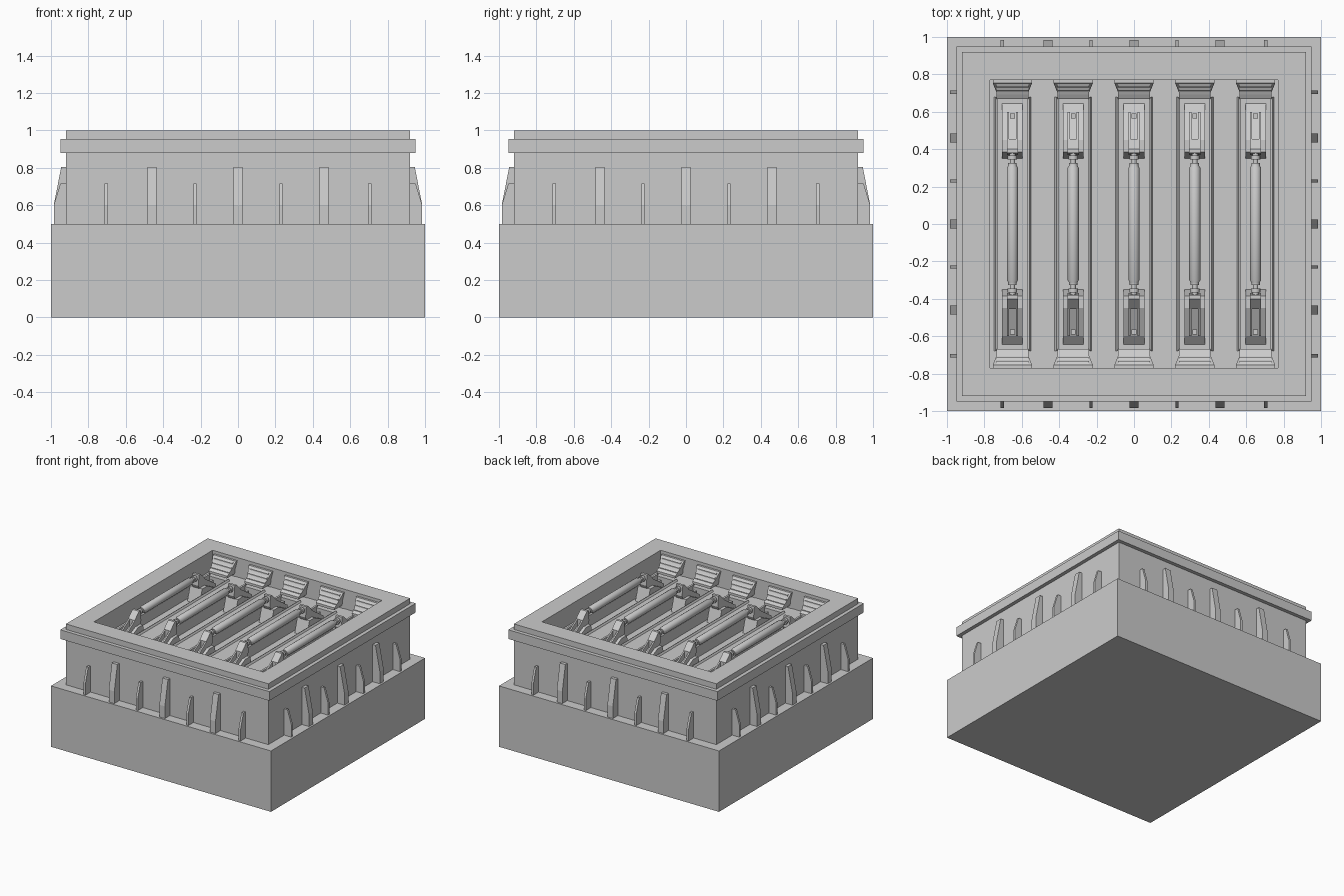
import bpy, bmesh, math
from mathutils import Matrix

cube = bpy.data.objects.get("Cube")
if cube:
    bpy.data.objects.remove(cube, do_unlink=True)

grey = bpy.data.materials.new("concrete_grey")
grey.use_nodes = True
COLOUR = (0.6, 0.6, 0.6, 1)
grey.diffuse_color = COLOUR
grey.node_tree.nodes["Principled BSDF"].inputs["Base Color"].default_value = COLOUR


def finish(name, bm):
    bmesh.ops.recalc_face_normals(bm, faces=bm.faces)
    me = bpy.data.meshes.new(name)
    bm.to_mesh(me)
    bm.free()
    me.materials.append(grey)
    ob = bpy.data.objects.new(name, me)
    bpy.context.collection.objects.link(ob)
    return ob


def loft(bm, rings):
    """Skin a list of equal-length vertex rings and cap both ends."""
    loops = [[bm.verts.new(p) for p in ring] for ring in rings]
    n = len(loops[0])
    for a, b in zip(loops, loops[1:]):
        for i in range(n):
            j = (i + 1) % n
            bm.faces.new((a[i], a[j], b[j], b[i]))
    bm.faces.new(loops[0][::-1])
    bm.faces.new(loops[-1])


def plate(bm, profile, x, half):
    """Extrude a (y, z) profile across x."""
    loft(bm, [[(x + s * half, y, z) for y, z in profile] for s in (-1, 1)])


def box(bm, x0, x1, y0, y1, z0, z1):
    plate(bm, [(y0, z0), (y1, z0), (y1, z1), (y0, z1)], (x0 + x1) / 2, (x1 - x0) / 2)


def square(h, z):
    return [(-h, -h, z), (h, -h, z), (h, h, z), (-h, h, z)]


def turn(bm, angle):
    bmesh.ops.rotate(bm, verts=bm.verts, matrix=Matrix.Rotation(angle, 3, "Z"))


RIM, FLOOR, BED = 0.77, 0.84, 0.76
LANES = [i * 0.325 for i in range(-2, 3)]

# Foundation
bm = bmesh.new()
loft(bm, [square(1, 0), square(1, 0.5)])
finish("foundation_block", bm)

# Walls with a projecting ledge and an open top
bm = bmesh.new()
steps = [(0.92, 0.5), (0.92, 0.88), (0.95, 0.88), (0.95, 0.955),
         (0.92, 0.955), (0.92, 1), (RIM, 1), (RIM, BED)]
loft(bm, [square(h, z) for h, z in steps])
finish("wall_frame", bm)

# Raised floor strips between the lanes, and strips closing the lane ends
bm = bmesh.new()
edges = [-RIM] + [x + s * 0.09 for x in LANES for s in (-1, 1)] + [RIM]
for a, b in zip(edges[::2], edges[1::2]):
    box(bm, a, b, -RIM, RIM, BED - 0.01, FLOOR)
for x in LANES:
    for s in (-1, 1):
        box(bm, x - 0.1, x + 0.1, min(s * 0.67, s * RIM), max(s * 0.67, s * RIM),
            BED - 0.01, FLOOR - 0.002)
finish("floor_strips", bm)

# Curbs along both sides of each lane
bm = bmesh.new()
for x in LANES:
    for s in (-1, 1):
        section = [(0.08, BED), (0.08, FLOOR + 0.01), (0.09, FLOOR + 0.015), (0.105, FLOOR - 0.01)]
        loft(bm, [[(x + s * u, y, z) for u, z in section] for y in (-0.68, 0.68)])
finish("lane_curbs", bm)

# Buttresses on all four sides
bm = bmesh.new()
large = [(-0.91, 0.5), (-0.985, 0.5), (-0.985, 0.6), (-0.945, 0.805), (-0.91, 0.805)]
small = [(-0.91, 0.5), (-0.985, 0.5), (-0.985, 0.6), (-0.95, 0.715), (-0.91, 0.715)]
for side in range(4):
    for x in (-0.46, 0, 0.46):
        plate(bm, large, x, 0.025)
    for x in (-0.705, -0.23, 0.23, 0.705):
        plate(bm, small, x, 0.009)
    turn(bm, math.pi / 2)
finish("wall_buttresses", bm)

# Hooded vents on the two end walls, with sloping louvres
bm = bmesh.new()
for end in range(2):
    for x in LANES:
        sections = [(0.105, 0.775, 0.975), (0.105, 0.755, 0.975), (0.085, 0.705, 0.90),
                    (0.085, 0.67, 0.88), (0.08, 0.67, 0.86)]
        loft(bm, [[(x - w, 0.775, z), (x + w, 0.775, z), (x + w, y - 0.002, z), (x - w, y - 0.002, z)]
                  for w, y, z in sections])
        for k in range(3):
            y, z = 0.745 - k * 0.02, 0.96 - k * 0.03
            plate(bm, [(y + 0.01, z + 0.01), (y - 0.012, z), (y - 0.012, z - 0.01), (y + 0.01, z - 0.01)],
                  x, 0.085)
    turn(bm, math.pi)
finish("wall_vents", bm)

# Sloping mounts with paired cheeks, head block and foot pin at each lane end
bm = bmesh.new()
for end in range(2):
    for x in LANES:
        plate(bm, [(0.35, BED), (0.385, 0.875), (0.45, 0.875), (0.60, 0.80), (0.645, BED)], x, 0.055)
        for s in (-1, 1):
            plate(bm, [(0.40, 0.86), (0.40, 0.93), (0.45, 0.93), (0.60, 0.83), (0.60, 0.78)],
                  x + s * 0.024, 0.006)
        plate(bm, [(0.37, 0.90), (0.38, 0.985), (0.40, 0.985), (0.455, 0.93), (0.455, 0.86), (0.39, 0.86)],
              x, 0.03)
        box(bm, x - 0.013, x + 0.013, 0.565, 0.59, 0.78, 0.86)
    turn(bm, math.pi)
finish("cylinder_mounts", bm)

# Turned cylinders: barrel, collars and rods along y
bm = bmesh.new()
half = [(0.39, 0.016), (0.365, 0.016), (0.365, 0.025), (0.345, 0.025), (0.345, 0.014),
        (0.325, 0.014), (0.325, 0.023), (0.312, 0.023), (0.30, 0.03)]
profile = half + [(-y, r) for y, r in reversed(half)]
for x in LANES:
    loft(bm, [[(x + r * math.cos(k * math.pi / 8), y, 0.955 + r * math.sin(k * math.pi / 8))
               for k in range(16)] for y, r in profile])
cylinders = finish("piston_cylinders", bm)
bpy.context.view_layer.objects.active = cylinders
cylinders.select_set(True)
bpy.ops.object.shade_smooth_by_angle(angle=math.radians(35))
